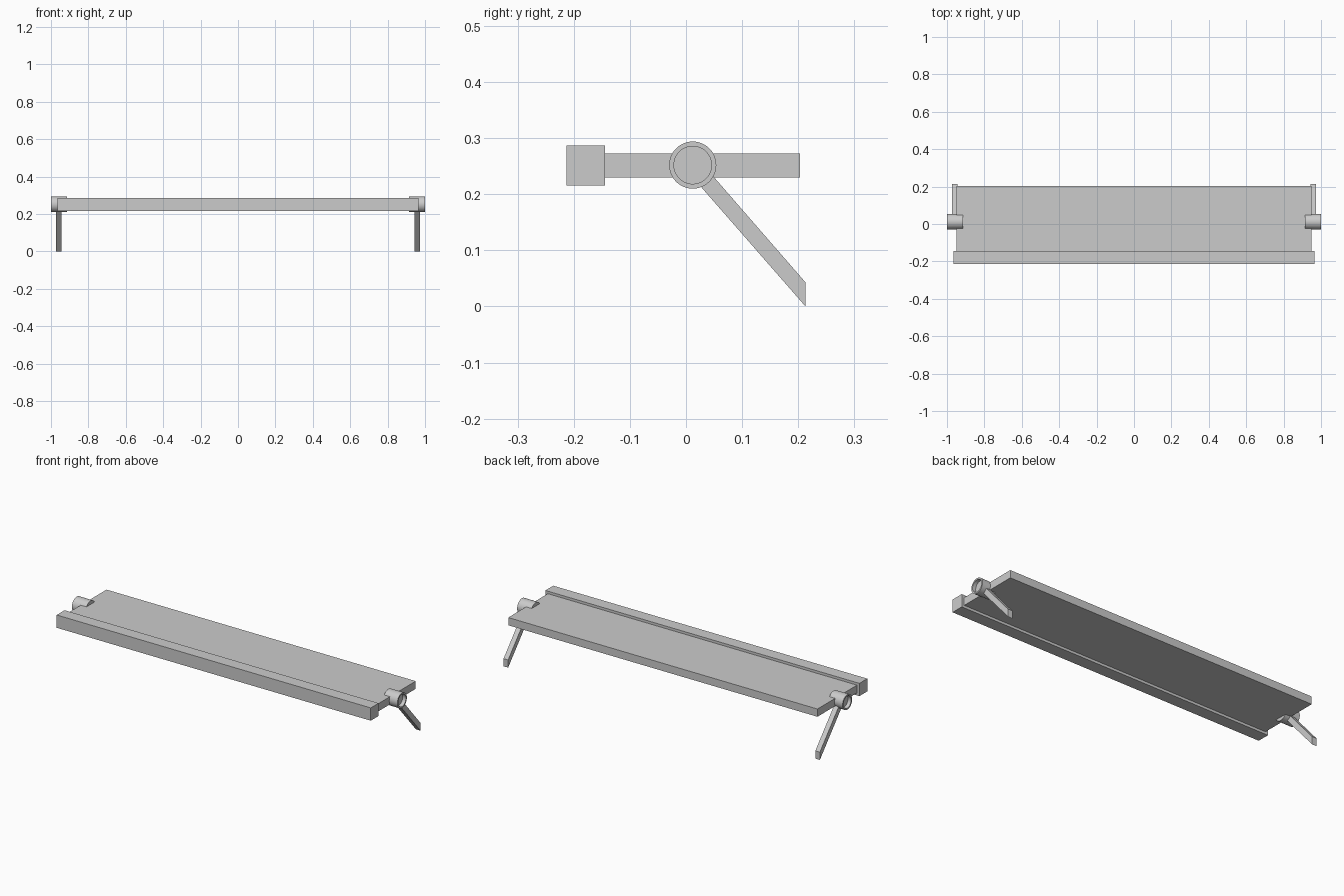
import bpy, bmesh, math

if "Cube" in bpy.data.objects:
    bpy.data.objects.remove(bpy.data.objects["Cube"])

HUB_Y, HUB_Z = 0.012, 0.252


def make_object(name, bm, smooth=False):
    bmesh.ops.recalc_face_normals(bm, faces=bm.faces)
    mesh = bpy.data.meshes.new(name)
    bm.to_mesh(mesh)
    bm.free()
    obj = bpy.data.objects.new(name, mesh)
    bpy.context.collection.objects.link(obj)
    if smooth:
        bpy.ops.object.select_all(action='DESELECT')
        bpy.context.view_layer.objects.active = obj
        obj.select_set(True)
        bpy.ops.object.shade_smooth_by_angle(angle=math.radians(30))
    return obj


def extrude_x(name, profile, x0, x1):
    """Extrude a (y, z) outline along x."""
    bm = bmesh.new()
    face = bm.faces.new([bm.verts.new((x0, y, z)) for y, z in profile])
    new = bmesh.ops.extrude_face_region(bm, geom=[face])["geom"]
    verts = [v for v in new if isinstance(v, bmesh.types.BMVert)]
    bmesh.ops.translate(bm, verts=verts, vec=(x1 - x0, 0, 0))
    return make_object(name, bm)


def box_profile(y0, y1, z0, z1):
    return [(y0, z0), (y1, z0), (y1, z1), (y0, z1)]


def hub(name, side, profile, n=48):
    """Lathe (x, radius) rings about the hub axis and cap both ends."""
    bm = bmesh.new()
    rings = []
    for x, r in profile:
        rings.append([bm.verts.new((side * x,
                                    HUB_Y + r * math.cos(2 * math.pi * i / n),
                                    HUB_Z + r * math.sin(2 * math.pi * i / n)))
                      for i in range(n)])
    for a, b in zip(rings, rings[1:]):
        for i in range(n):
            j = (i + 1) % n
            bm.faces.new((a[i], a[j], b[j], b[i]))
    bm.faces.new(rings[0])
    bm.faces.new(rings[-1])
    return make_object(name, bm, smooth=True)


# Flat panel and the thicker bar along its front edge
extrude_x("panel", box_profile(-0.145, 0.203, 0.23, 0.273), -0.95, 0.95)
extrude_x("front_bar", box_profile(-0.213, -0.144, 0.216, 0.287), -0.965, 0.965)

# Pivot hubs with a recessed outer face, and slanted legs with plumb-cut ends
leg_outline = [(HUB_Y, 0.230), (0.213, 0.0), (0.213, 0.043), (HUB_Y, 0.274)]
for side, label in ((-1, "left"), (1, "right")):
    hub(label + "_pivot_hub", side,
        [(0.915, 0.041), (1.0, 0.042), (1.0, 0.0335), (0.98, 0.0335)])
    extrude_x(label + "_leg", leg_outline, side * 0.944, side * 0.972)
